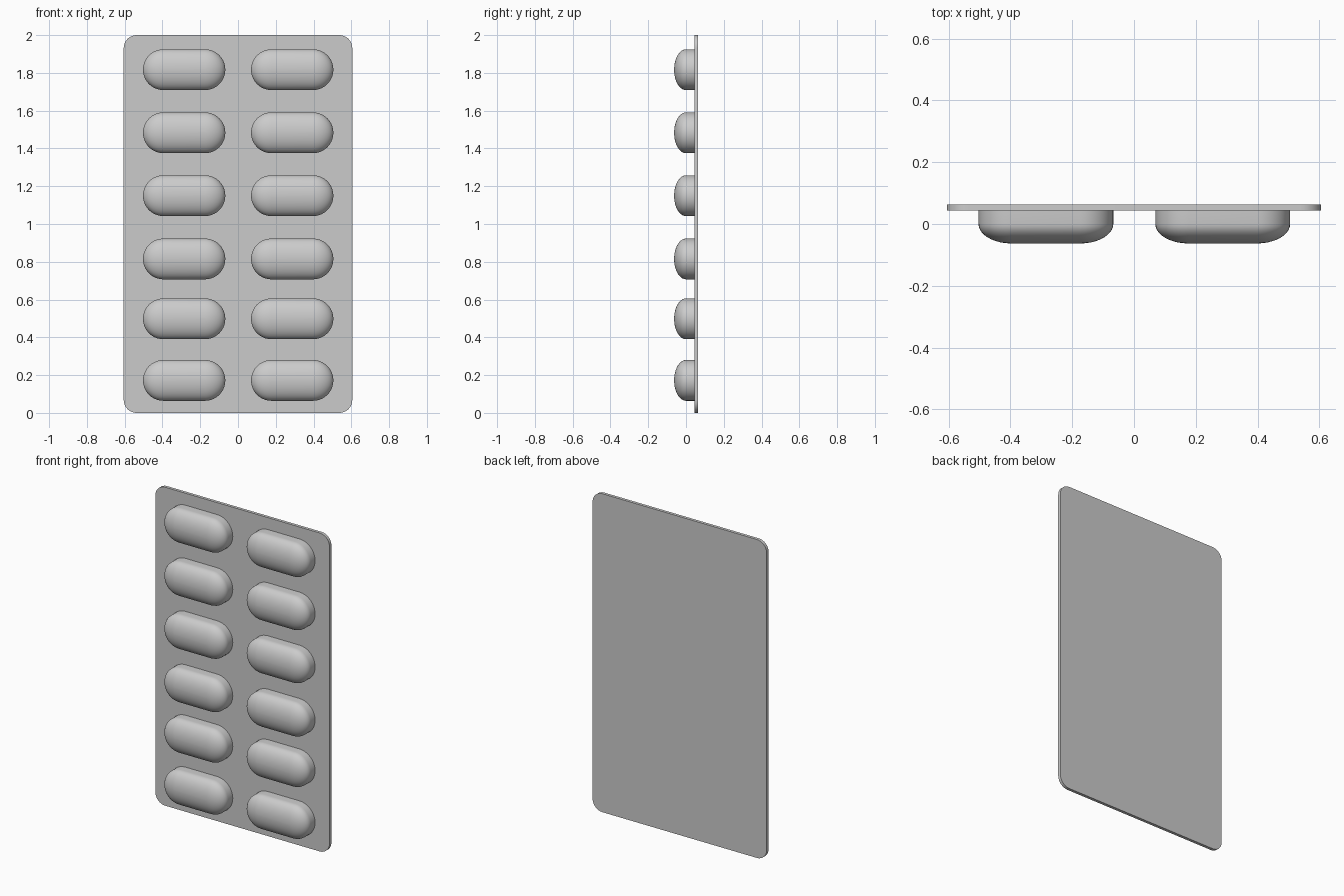
import bpy, bmesh, math

cube = bpy.data.objects.get("Cube")
if cube:
    bpy.data.objects.remove(cube, do_unlink=True)

grey = bpy.data.materials.new("plain_grey")
grey.use_nodes = True
colour = (0.6, 0.6, 0.6, 1)
grey.diffuse_color = colour
grey.node_tree.nodes["Principled BSDF"].inputs["Base Color"].default_value = colour


def outline(half_w, half_h, radius, steps):
    """Rounded rectangle as (x, z) points, counter-clockwise seen from the front."""
    points = []
    for corner, (sx, sz) in enumerate([(1, 1), (-1, 1), (-1, -1), (1, -1)]):
        for i in range(steps + 1):
            a = (corner + i / steps) * math.pi / 2
            points.append((sx * (half_w - radius) + radius * math.cos(a),
                           sz * (half_h - radius) + radius * math.sin(a)))
    return points


def loft(name, rings, location, angle):
    """Skin a stack of (y, outline) rings, back to front, and cap both ends."""
    bm = bmesh.new()
    loops = [[bm.verts.new((x, y, z)) for x, z in pts] for y, pts in rings]
    for back, front in zip(loops, loops[1:]):
        n = len(back)
        for i in range(n):
            j = (i + 1) % n
            bm.faces.new((back[i], back[j], front[j], front[i]))
    bm.faces.new(loops[0][::-1])
    bm.faces.new(loops[-1])
    bmesh.ops.remove_doubles(bm, verts=bm.verts, dist=0.0001)
    bmesh.ops.recalc_face_normals(bm, faces=bm.faces)
    mesh = bpy.data.meshes.new(name)
    bm.to_mesh(mesh)
    bm.free()
    mesh.materials.append(grey)
    obj = bpy.data.objects.new(name, mesh)
    obj.location = location
    bpy.context.collection.objects.link(obj)
    bpy.ops.object.select_all(action="DESELECT")
    obj.select_set(True)
    bpy.context.view_layer.objects.active = obj
    bpy.ops.object.shade_smooth_by_angle(angle=math.radians(angle))
    return obj


# Backing sheet with rounded corners
sheet = outline(0.605, 1.0, 0.068, 8)
loft("backing_sheet", [(0.063, sheet), (0.044, sheet)], (0, 0, 1), 30)

# Pill pocket: short straight wall, then an elliptical dome
HALF_W, RADIUS, DOME = 0.218, 0.108, 0.063
rings = [(0.05, outline(HALF_W, RADIUS, RADIUS, 10))]
for k in range(11):
    t = k / 10 * math.radians(87)
    r = RADIUS * math.cos(t)
    rings.append((-DOME * math.sin(t), outline(HALF_W - RADIUS + r, r, r, 10)))

# Two columns of six pockets
for row, z in enumerate([0.172, 0.498, 0.815, 1.15, 1.483, 1.817]):
    for side, x in (("left", 0.287), ("right", -0.285)):
        loft(f"pill_pocket_{side}_{row + 1}", rings, (x, 0, z), 40)
